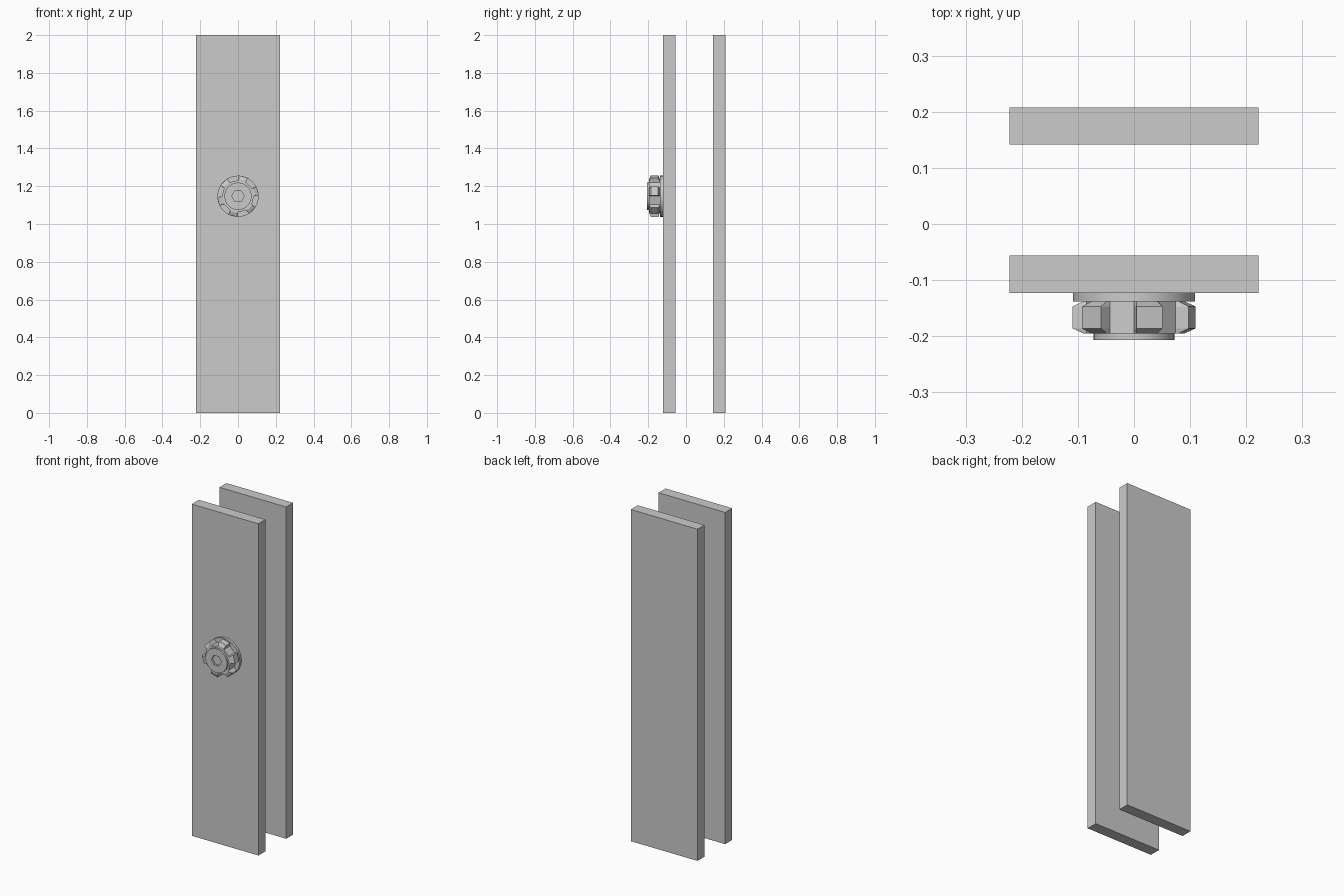
import bpy, bmesh
from math import sin, cos, pi, radians

if "Cube" in bpy.data.objects:
    bpy.data.objects.remove(bpy.data.objects["Cube"])

KNOB_Z = 1.147


def add_object(name, bm, smooth=False):
    bmesh.ops.recalc_face_normals(bm, faces=bm.faces)
    mesh = bpy.data.meshes.new(name)
    bm.to_mesh(mesh)
    bm.free()
    obj = bpy.data.objects.new(name, mesh)
    bpy.context.collection.objects.link(obj)
    if smooth:
        bpy.context.view_layer.objects.active = obj
        obj.select_set(True)
        bpy.ops.object.shade_smooth_by_angle(angle=radians(30))
        obj.select_set(False)
    return obj


def box(name, x, y0, y1, z0, z1):
    bm = bmesh.new()
    bmesh.ops.create_cube(bm, size=1)
    for v in bm.verts:
        v.co = ((v.co.x * 2 * x), y0 + (v.co.y + 0.5) * (y1 - y0), z0 + (v.co.z + 0.5) * (z1 - z0))
    return add_object(name, bm)


def loft(name, sections, smooth=False):
    """Skin rings of (radius, angle) points along y around the knob axis."""
    bm = bmesh.new()
    rings = [[bm.verts.new((r * cos(a), y, KNOB_Z + r * sin(a))) for r, a in ring]
             for y, ring in sections]
    n = len(rings[0])
    for a, b in zip(rings, rings[1:]):
        for i in range(n):
            j = (i + 1) % n
            bm.faces.new((a[i], a[j], b[j], b[i]))
    bm.faces.new(rings[0])
    bm.faces.new(rings[-1])
    return add_object(name, bm, smooth)


def circle(r, n=36):
    return [(r, 2 * pi * i / n) for i in range(n)]


def hexagon(r, n=36):
    # corners lie on the x axis
    return [(r * cos(pi / 6) / cos(a % (pi / 3) - pi / 6), a) for _, a in circle(1, n)]


def lobed(outer, inner=0.085, count=6):
    ring = []
    for k in range(count):
        for r, d in ((inner, -15), (outer, -12.5), (outer, 12.5), (inner, 15)):
            ring.append((r, radians(15 + 60 * k + d)))
    return ring


# Two upright panels
box("front_panel", 0.222, -0.123, -0.056, 0, 2)
box("back_panel", 0.222, 0.142, 0.208, 0, 2)

# Round base plate behind the knob
loft("knob_base_plate", [(-0.123, circle(0.109)), (-0.138, circle(0.109))], True)

# Six-lobed grip with chamfered lobe ends
loft("knob_grip", [(-0.138, lobed(0.090)), (-0.147, lobed(0.110)),
                   (-0.186, lobed(0.110)), (-0.195, lobed(0.090))])

# Front cap with hexagonal socket
loft("knob_cap", [(-0.190, circle(0.072)), (-0.207, circle(0.072)),
                  (-0.207, hexagon(0.033)), (-0.192, hexagon(0.033))], True)
